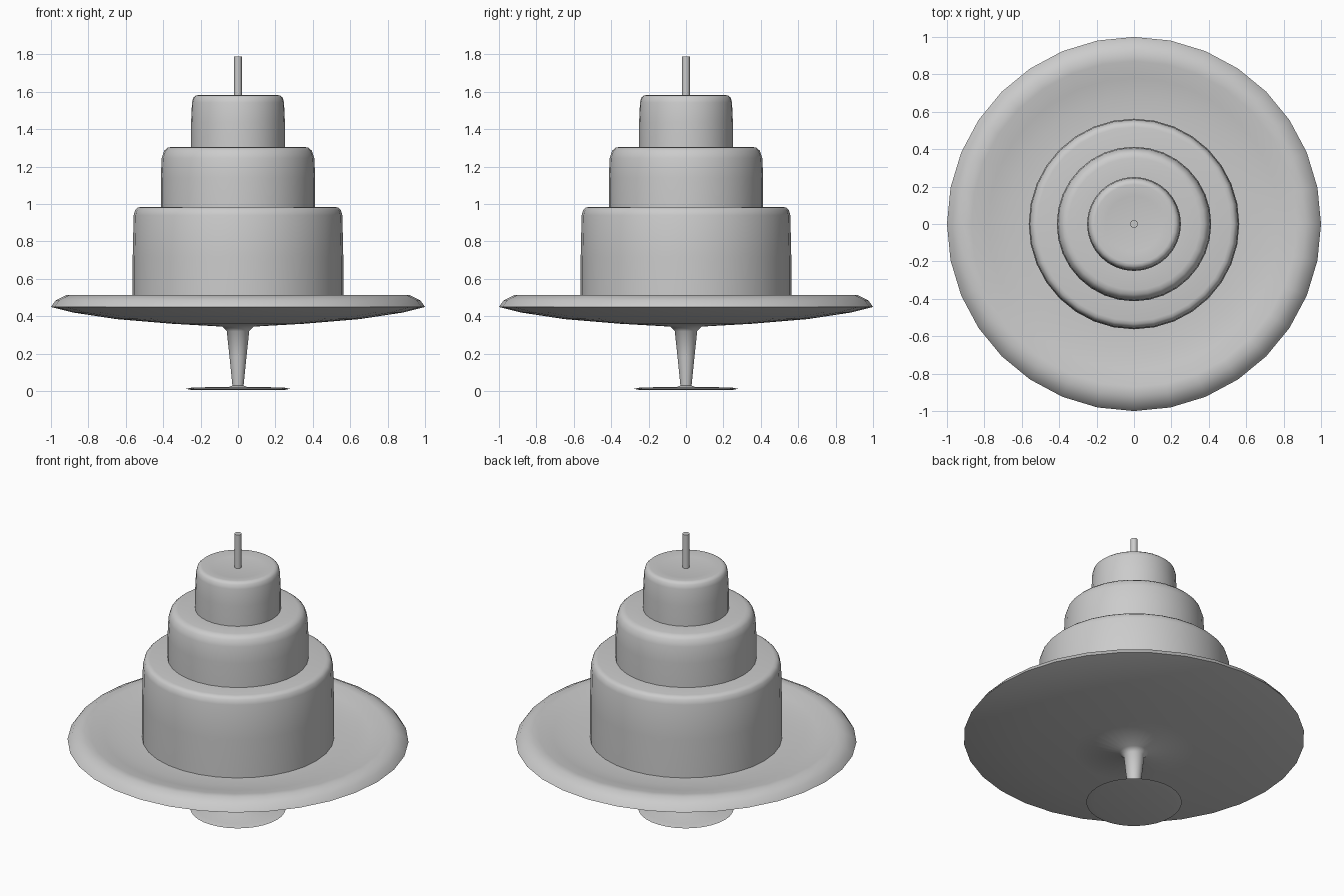
import bpy, bmesh, math

if "Cube" in bpy.data.objects:
    bpy.data.objects.remove(bpy.data.objects["Cube"])


def lathe(name, profile, segments=32, angle=50):
    """Spin (radius, z) points around the z axis; radius 0 closes at a pole."""
    bm = bmesh.new()
    rings = []
    for r, z in profile:
        if r == 0:
            rings.append([bm.verts.new((0, 0, z))])
        else:
            rings.append([bm.verts.new((r * math.cos(2 * math.pi * i / segments),
                                        r * math.sin(2 * math.pi * i / segments), z))
                          for i in range(segments)])
    for a, b in zip(rings, rings[1:]):
        for i in range(segments):
            j = (i + 1) % segments
            if len(a) == 1:
                bm.faces.new((a[0], b[j], b[i]))
            elif len(b) == 1:
                bm.faces.new((a[i], a[j], b[0]))
            else:
                bm.faces.new((a[i], a[j], b[j], b[i]))
    bmesh.ops.recalc_face_normals(bm, faces=bm.faces)
    mesh = bpy.data.meshes.new(name)
    bm.to_mesh(mesh)
    bm.free()
    obj = bpy.data.objects.new(name, mesh)
    bpy.context.collection.objects.link(obj)
    bpy.ops.object.select_all(action='DESELECT')
    obj.select_set(True)
    bpy.context.view_layer.objects.active = obj
    bpy.ops.object.shade_smooth_by_angle(angle=math.radians(angle))
    return obj


# Footed stand: foot disc, tapered stem, shallow dished plate in one profile
lathe("cake_stand", [
    (0, 0.005), (0.24, 0.005), (0.28, 0.012), (0.24, 0.02), (0.05, 0.022),
    (0.03, 0.03), (0.045, 0.18), (0.06, 0.32), (0.085, 0.345),
    (0.35, 0.36), (0.65, 0.385), (0.88, 0.42), (1.0, 0.45),
    (0.975, 0.485), (0.92, 0.513), (0.87, 0.511), (0.78, 0.49),
    (0.68, 0.475), (0.56, 0.47), (0, 0.47)])


# Cake tiers with softly rounded upper edges
def tier(name, r, z0, z1, rnd, dip=0.0):
    lathe(name, [
        (0, z0), (r, z0), (r, (z0 + z1) / 2), (r - 0.005, z1 - rnd),
        (r - 0.3 * rnd, z1 - 0.35 * rnd), (r - 0.6 * rnd, z1 - 0.08 * rnd),
        (r - rnd, z1), (r * 0.6, z1 - dip), (0, z1 - dip)])


tier("bottom_tier", 0.563, 0.45, 0.985, 0.045)
tier("middle_tier", 0.413, 0.975, 1.306, 0.06)
tier("top_tier", 0.251, 1.29, 1.583, 0.04, 0.01)

# Candle on top
lathe("candle", [(0, 1.56), (0.021, 1.56), (0.021, 1.79), (0, 1.79)], 16)

# Stand on the ground plane
for o in bpy.data.objects:
    o.location.z = -0.005 if o.name == "cake_stand" else 0
bpy.data.objects["cake_stand"].location.z = 0
